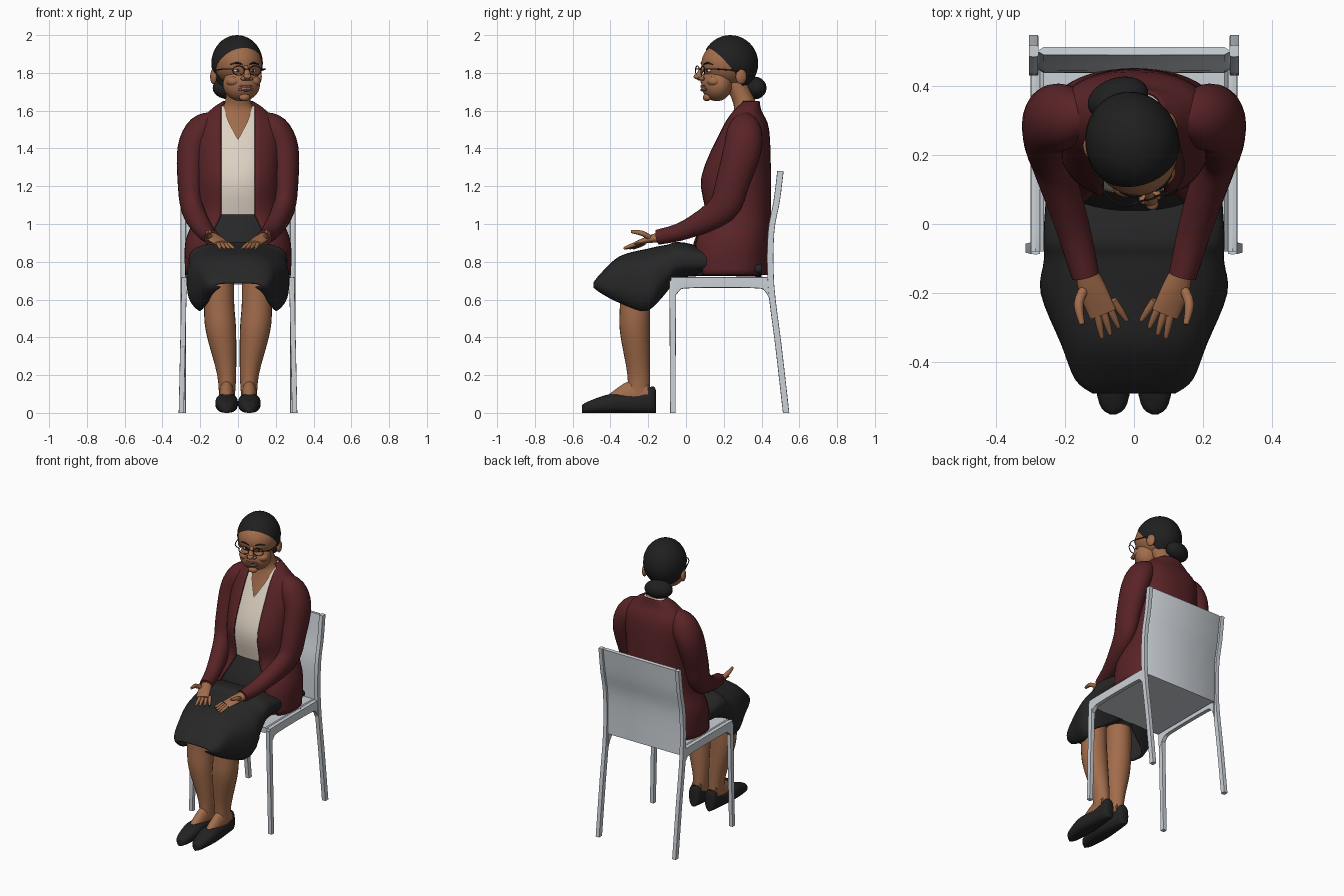
import bpy, bmesh, math
from mathutils import Vector, Matrix

if "Cube" in bpy.data.objects:
    bpy.data.objects.remove(bpy.data.objects["Cube"])


def material(name, *rgb):
    m = bpy.data.materials.new(name)
    m.use_nodes = True
    m.diffuse_color = (*rgb, 1)
    m.node_tree.nodes["Principled BSDF"].inputs["Base Color"].default_value = (*rgb, 1)
    return m


SKIN = material("brown skin", .36, .15, .07)
WOOL = material("maroon wool", .1, .017, .02)
CREAM = material("cream cotton", .72, .64, .54)
CLOTH = material("charcoal cloth", .02, .02, .02)
HAIR = material("black hair", .014, .014, .014)
SHOE = material("black leather", .016, .016, .017)
CHAIR = material("pale grey plastic", .6, .64, .68)
LIP = material("lip", .24, .07, .05)
WHITE = material("eye and tooth white", .7, .66, .6)
WIRE = material("dark wire", .03, .02, .02)

UP, DOWN = Vector((0, 0, 1)), Vector((0, 0, -1))
FRONT, BACK = Vector((0, -1, 0)), Vector((0, 1, 0))
SIDES = ((1, "left_"), (-1, "right_"))
parts = []


def add(name, bm, mat):
    mesh = bpy.data.meshes.new(name)
    bm.to_mesh(mesh)
    bm.free()
    mesh.materials.append(mat)
    ob = bpy.data.objects.new(name, mesh)
    bpy.context.collection.objects.link(ob)
    parts.append(ob)
    return ob


def spline(rows, steps):
    """Smooth curve through rows of (x, y, z, half width, optional half depth)."""
    rows = [tuple(r) if len(r) == 5 else (*r, r[-1]) for r in rows]
    pts = [rows[0]] + rows + [rows[-1]]
    out = []
    for a, b, c, d in zip(pts, pts[1:], pts[2:], pts[3:]):
        for k in range(steps):
            t = k / steps
            out.append([q + t / 2 * (r - p + t * (2 * p - 5 * q + 4 * r - s + t * (3 * (q - r) + s - p)))
                        for p, q, r, s in zip(a, b, c, d)])
    return out + [list(rows[-1])]


def sweep(name, rows, mat, axis=None, n=24, p=2, steps=4, opening=None, thick=0, side=1):
    """Skin rounded rings along a path; opening(ring) gives the half width left open."""
    stations = spline(rows, steps)
    for s in stations:
        s[0] *= side
    pos = [Vector(s[:3]) for s in stations]
    last = len(pos) - 1
    bm = bmesh.new()
    rings, closed = [], []
    for i, s in enumerate(stations):
        ru, rv = s[3:]
        t = (axis or pos[min(i + 1, last)] - pos[max(i - 1, 0)]).normalized()
        u = (Vector((1, 0, 0)) - t * t.x).normalized()
        v = t.cross(u)
        gap = opening(s) if opening else 0
        start = math.asin(min(max(gap / ru, 0), .95) ** (p / 2))
        ring = []
        for j in range(n + 1):
            a = start + 2 * (math.pi - start) * j / n
            su, sv = (math.copysign(abs(w) ** (2 / p), w) for w in (math.sin(a), math.cos(a)))
            ring.append(bm.verts.new(pos[i] + u * ru * su - v * rv * sv))
        rings.append(ring)
        closed.append(start == 0)
    for r, q in zip(rings, rings[1:]):
        for j in range(n):
            bm.faces.new((r[j], r[j + 1], q[j + 1], q[j]))
    if closed[0]:
        bm.faces.new(rings[0][-2::-1])
    if closed[-1]:
        bm.faces.new(rings[-1][:-1])
    bmesh.ops.remove_doubles(bm, verts=bm.verts, dist=.00001)
    ob = add(name, bm, mat)
    if thick:
        mod = ob.modifiers.new("thickness", "SOLIDIFY")
        mod.thickness, mod.offset = thick, -1


def bar(name, rows, axis=None, steps=4, side=1):
    sweep(name, rows, CHAIR, axis, n=8, p=10, steps=steps, side=side)


def ball(name, centre, radii, mat, cut=None):
    bm = bmesh.new()
    bmesh.ops.create_uvsphere(bm, u_segments=32, v_segments=20, radius=1)
    bmesh.ops.transform(bm, matrix=Matrix.Translation(centre) @ Matrix.Diagonal((*radii, 1)), verts=bm.verts)
    if cut:
        bmesh.ops.bisect_plane(bm, geom=bm.verts[:] + bm.edges[:] + bm.faces[:],
                               plane_co=cut[0], plane_no=cut[1], clear_inner=True)
    add(name, bm, mat)


# Chair: the rear posts follow the curve of the back
back = [(.45, .68), (.45, .95), (.48, 1.12), (.5, 1.28)]
bar("seat", [(0, y, .7, .28, .02) for y in (-.08, .45)], BACK, steps=1)
bar("chair_back", [(0, y, z, .28, .012) for y, z in back])
for s, label in SIDES:
    bar(label + "front_chair_leg", [(.3, -.07, 0, .014), (.285, -.07, .7, .014, .018)], UP, 1, s)
    bar(label + "rear_post", [(.29, y, z, .014, .017) for y, z in [(.53, 0), (.49, .35)] + back], UP, side=s)
    bar(label + "seat_rail", [(.285, y, .72 - d, .014, d) for y, d in (
        (-.08, .07), (-.04, .04), (.02, .03), (.36, .03), (.42, .04), (.45, .07))], BACK, side=s)

# Torso: height, front, back, half width
torso = [(.73, 0, .44, .28), (.9, .02, .45, .28), (1.05, .09, .45, .23), (1.25, .07, .45, .22),
         (1.5, .18, .44, .22), (1.6, .24, .4, .15), (1.65, .28, .39, .08)]


def layers(rows, inset=0):
    return [(0, (f + b) / 2, z, w - inset, (b - f) / 2 - inset) for z, f, b, w in rows]


sweep("cardigan", layers(torso), WOOL, UP, 48, 2.3, thick=.01,
      opening=lambda s: min(.09 + max(0, 1.05 - s[2]) / 2, s[3] * .85))
sweep("blouse", layers(torso[2:], .02), CREAM, UP, 48, 2.3,
      opening=lambda s: math.sqrt(max(0, s[2] - 1.48)) / 5)
sweep("skirt_waist", layers(torso[:3], .02), CLOTH, UP, 48, 2.3)
sweep("neck", [(0, .29, 1.45, .12, .09), (0, .305, 1.57, .11, .06), (0, .31, 1.64, .07, .06),
               (0, .26, 1.75, .06)], SKIN, UP)

# Skirt over the knees, open underneath: y, hem height, top height, half width
lap = [(.4, .72, .8, .23), (0, .72, .9, .26), (-.1, .64, .89, .26), (-.2, .5, .87, .27),
       (-.35, .55, .83, .21), (-.45, .62, .74, .17), (-.49, .66, .69, .12)]
sweep("skirt_lap", [(0, y, (lo + hi) / 2, w, (hi - lo) / 2) for y, lo, hi, w in lap], CLOTH, FRONT,
      48, 2.7, thick=.008, opening=lambda s: s[3] * min(.77, max(0, -.06 - s[1]) * 8))

# Arms, hands, legs and shoes
for s, label in SIDES:
    sweep(label + "sleeve", [(.12, .31, 1.55, .05), (.19, .31, 1.5, .08, .09), (.24, .3, 1.4, .08, .1),
                             (.25, .25, 1.23, .07, .09), (.24, .19, 1.08, .06, .08),
                             (.18, 0, .97, .05), (.14, -.15, .93, .04)], WOOL, side=s)
    sweep(label + "palm", [(.14, -.13, .93, .03), (.12, -.19, .92, .04, .02), (.09, -.26, .9, .04, .01)],
          SKIN, side=s)
    sweep(label + "thumb", [(.14, -.18, .92, .014), (.16, -.23, .95, .014), (.15, -.29, .96, .008)],
          SKIN, n=12, side=s)
    for i, finger in enumerate(("little", "ring", "middle", "index")):
        base = Vector((.06 + .016 * i, -.22 - .01 * i, .9))
        reach = Vector((-.04 + .008 * i, -.06 - .01 * min(i, 2), -.03))
        sweep(label + finger + "_finger", [(*(base + reach * t), .011 - .006 * t ** 4)
                                           for t in (0, .5, .9, 1)], SKIN, n=12, side=s)
    sweep(label + "leg", [(.1, -.27, .74, .08), (.1, -.27, .58, .08), (.09, -.27, .43, .08),
                          (.06, -.25, .2, .05, .06), (.06, -.25, .05, .04, .06)], SKIN, DOWN, side=s)
    sweep(label + "foot", [(.06, -.2, .1, .04, .07), (.06, -.3, .09, .04, .08), (.06, -.42, .06, .03)],
          SKIN, FRONT, side=s)
    sweep(label + "shoe", [(.06, y, r, w, r) for y, w, r in (
        (-.16, .02, .06), (-.18, .04, .07), (-.28, .05, .05), (-.4, .06, .05), (-.52, .04, .03),
        (-.55, .01, .02))], SHOE, FRONT, p=2.5, side=s)

# Head, built facing forward about its own centre and turned afterwards
body_count = len(parts)
ball("skull", (0, 0, 1.85), (.125, .14, .12), SKIN)
ball("jaw", (0, -.06, 1.74), (.1, .08, .09), SKIN)
ball("chin", (0, -.115, 1.67), (.03, .02, .02), SKIN)
ball("hair", (0, .015, 1.85), (.135, .15, .15), HAIR, ((0, -.1, 1.92), (0, 1.2, 1)))
ball("hair_bun", (0, .15, 1.72), (.09, .06, .06), HAIR)
sweep("nose", [(0, -.13, 1.84, .01), (0, -.15, 1.81, .014), (0, -.16, 1.78, .02),
               (0, -.14, 1.76, .015)], SKIN, DOWN)
ball("nose_tip", (0, -.17, 1.78), (.018, .018, .014), SKIN)
ball("teeth", (0, -.126, 1.72), (.03, .016, .01), WHITE)
ACROSS = Vector((1, 0, .001))
for label, z in (("upper", 1.727), ("lower", 1.708)):
    smile = [(x, 9 * x * x - .142, z + 4 * x * x, .006) for x in (-.04, -.02, 0, .02, .04)]
    sweep(label + "_lip", smile, LIP, ACROSS, n=10)
sweep("glasses_bridge", [(x, -.155, 1.82, .003) for x in (-.014, .014)], WIRE, ACROSS, n=8, steps=1)
for s, label in SIDES:
    ball(label + "cheek", (s * .055, -.09, 1.755), (.04, .04, .03), SKIN)
    ball(label + "nostril", (s * .02, -.15, 1.77), (.013, .015, .01), SKIN)
    ball(label + "ear", (s * .125, .035, 1.78), (.016, .03, .04), SKIN)
    ball(label + "eye", (s * .042, -.113, 1.812), (.02, .016, .009), WHITE)
    ball(label + "iris", (s * .042, -.124, 1.812), (.008, .008, .008), WIRE)
    sweep(label + "eyebrow", [(.02, -.137, 1.846, .004), (.05, -.129, 1.853, .005), (.08, -.108, 1.844, .003)],
          HAIR, Vector((s, 0, .001)), n=8, side=s)
    sweep(label + "glasses_arm", [(.08, -.15, 1.82, .003), (.12, -.1, 1.82, .003), (.13, .03, 1.81, .003)],
          WIRE, n=8, side=s)
    bpy.ops.mesh.primitive_torus_add(major_radius=.033, minor_radius=.003, major_segments=32, minor_segments=8,
                                     location=(s * .046, -.153, 1.812), rotation=(math.pi / 2, 0, 0))
    rim = bpy.context.object
    rim.name = label + "glasses_rim"
    rim.scale.y = .75
    rim.data.materials.append(WIRE)
    parts.append(rim)

turn = Matrix.Translation((0, .22, 0)) @ Matrix.Rotation(math.radians(18), 4, "Z")
for ob in parts[body_count:]:
    ob.matrix_world = turn @ ob.matrix_basis

# Smooth shading with crisp edges
bpy.ops.object.select_all(action="DESELECT")
for ob in parts:
    ob.select_set(True)
bpy.context.view_layer.objects.active = parts[0]
bpy.ops.object.shade_smooth_by_angle(angle=math.radians(40))
